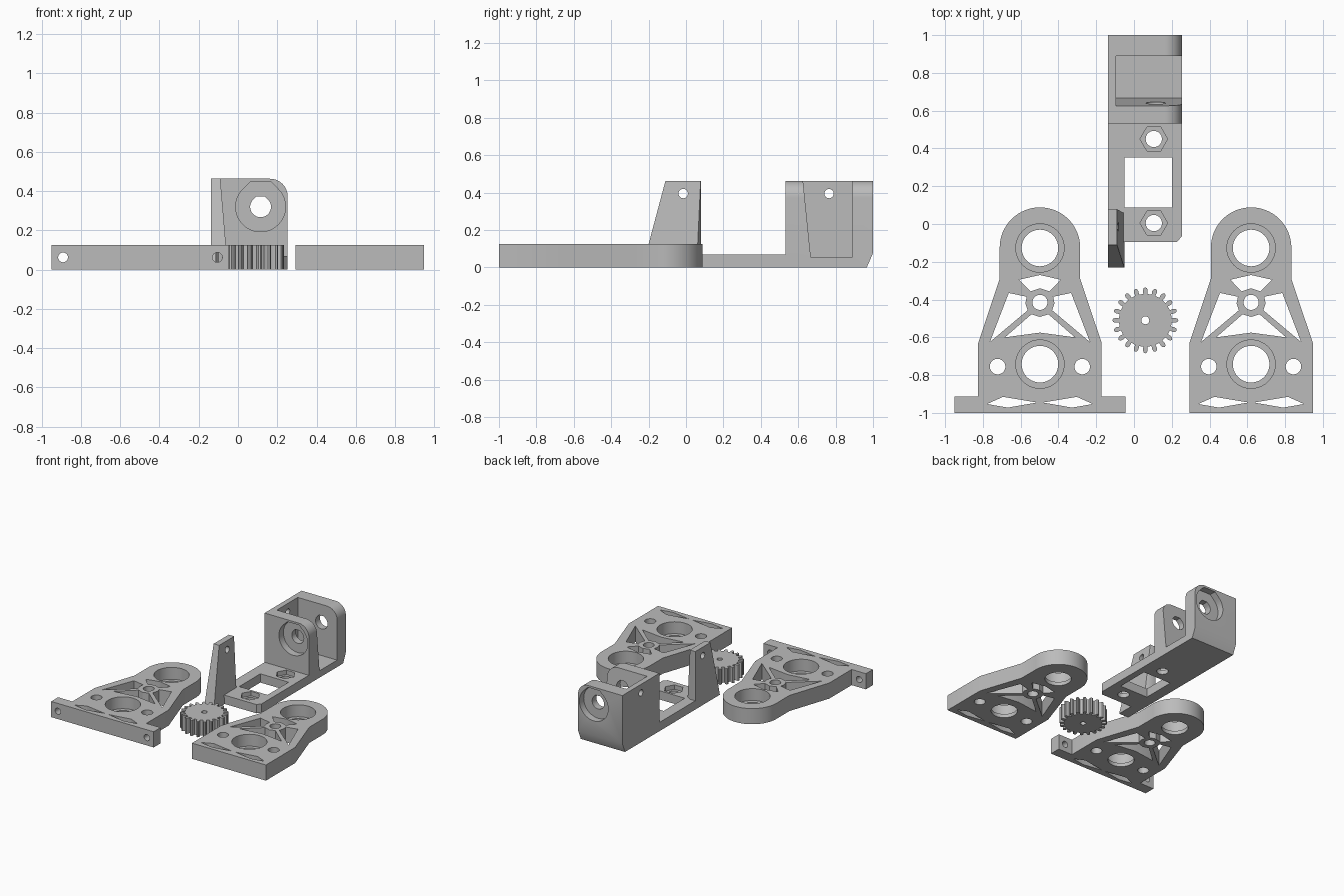
import bpy, bmesh
from math import sin, cos, pi, radians

cube = bpy.data.objects.get("Cube")
if cube:
    bpy.data.objects.remove(cube, do_unlink=True)

grey = bpy.data.materials.new("light grey plastic")
grey.use_nodes = True
colour = (0.5, 0.5, 0.5, 1)
grey.diffuse_color = colour
grey.node_tree.nodes["Principled BSDF"].inputs["Base Color"].default_value = colour

PLACE = {"x": lambda a, b, h: (h, a, b),
         "y": lambda a, b, h: (a, h, b),
         "z": lambda a, b, h: (a, b, h)}


def prism(name, points, axis, low, high):
    """Extrude a flat outline along an axis."""
    bm = bmesh.new()
    face = bm.faces.new([bm.verts.new(PLACE[axis](a, b, low)) for a, b in points])
    new = bmesh.ops.extrude_face_region(bm, geom=[face])["geom"]
    start, end = PLACE[axis](0, 0, low), PLACE[axis](0, 0, high)
    bmesh.ops.translate(bm, vec=[e - s for s, e in zip(start, end)],
                        verts=[v for v in new if isinstance(v, bmesh.types.BMVert)])
    bmesh.ops.recalc_face_normals(bm, faces=bm.faces)
    mesh = bpy.data.meshes.new(name)
    bm.to_mesh(mesh)
    bm.free()
    mesh.materials.append(grey)
    obj = bpy.data.objects.new(name, mesh)
    bpy.context.collection.objects.link(obj)
    return obj


def arc(cx, cy, r, start=0, end=360, n=40):
    return [(cx + r * cos(radians(start + (end - start) * i / n)),
             cy + r * sin(radians(start + (end - start) * i / n))) for i in range(n + 1)]


def circle(cx, cy, r, n=40):
    return arc(cx, cy, r, n=n)[:-1]


def combine(obj, operation, points, axis, low, high):
    """Join or cut one prism and bake the result."""
    tool = prism("cutter", points, axis, low, high)
    tool.hide_render = True
    mod = obj.modifiers.new("boolean", "BOOLEAN")
    mod.operation, mod.solver, mod.object = operation, "EXACT", tool
    depsgraph = bpy.context.evaluated_depsgraph_get()
    mesh = bpy.data.meshes.new_from_object(obj.evaluated_get(depsgraph))
    obj.modifiers.clear()
    obj.data = mesh
    bpy.data.objects.remove(tool, do_unlink=True)


def cut(obj, points, axis, low, high):
    combine(obj, "DIFFERENCE", points, axis, low, high)


def finish(obj):
    bpy.ops.object.select_all(action="DESELECT")
    obj.select_set(True)
    bpy.context.view_layer.objects.active = obj
    bpy.ops.object.shade_smooth_by_angle(angle=radians(30))


THICK = 0.125
TOP = 0.463


def side_plate(name, cx, flange):
    # Tapered outline with a round head, optionally with a wide foot
    right = [(0.327, -1), (0.327, -0.63), (0.213, -0.29)]
    if flange:
        right = [(0.453, -1), (0.453, -0.912), (0.327, -0.912)] + right[1:]
    outline = right + arc(0, -0.125, 0.213, 0, 180) + [(-x, y) for x, y in reversed(right)]
    shift = lambda pts: [(cx + x, y) for x, y in pts]
    plate = prism(name, shift(outline), "z", 0, THICK)

    # Bearing seats
    for y in (-0.127, -0.742):
        cut(plate, shift(circle(0, y, 0.128)), "z", 0.03, 0.2)
        cut(plate, shift(circle(0, y, 0.097)), "z", -0.1, 0.1)
    cut(plate, shift(circle(0, -0.415, 0.04)), "z", -0.1, 0.2)

    # Openings between the struts
    cut(plate, shift([(-0.11, -0.295), (0, -0.27), (0.11, -0.295),
                      (0.05, -0.357), (0, -0.34), (-0.05, -0.357)]), "z", -0.1, 0.2)
    cut(plate, shift([(-0.185, -0.6), (-0.045, -0.478), (0, -0.492),
                      (0.045, -0.478), (0.185, -0.6), (0, -0.575)]), "z", -0.1, 0.2)
    for s in (-1, 1):
        triangle = [(0.165, -0.365), (0.07, -0.385), (0.077, -0.42),
                    (0.065, -0.457), (0.265, -0.625)]
        diamond = [(0.28, -0.953), (0.195, -0.915), (0.015, -0.945), (0.17, -0.972)]
        for shape in (triangle, diamond, circle(0.224, -0.755, 0.041)):
            cut(plate, shift([(s * x, y) for x, y in shape]), "z", -0.1, 0.2)
        if flange:
            cut(plate, circle(cx + s * 0.393, 0.0625, 0.025, 24), "y", -1.1, -0.85)
    finish(plate)


side_plate("flanged_side_plate", -0.498, True)
side_plate("plain_side_plate", 0.62, False)

# Spur gear
teeth = 20
tooth = [(-0.24, 0.14), (-0.26, 0.158), (-0.17, 0.17), (0, 0.175),
         (0.17, 0.17), (0.26, 0.158), (0.24, 0.14)]
outline = []
for i in range(teeth):
    for offset, r in tooth:
        a = 2 * pi * (i + offset) / teeth
        outline.append((0.06 + r * cos(a), -0.51 + r * sin(a)))
gear = prism("spur_gear", outline, "z", 0, THICK)
cut(gear, circle(0.06, -0.51, 0.021, 24), "z", -0.1, 0.2)
finish(gear)

# Bracket: base plate plus raised housing with one rounded corner
LEFT, RIGHT = -0.138, 0.253
bracket = prism("motor_bracket", [(LEFT, -0.095), (0.228, -0.095), (RIGHT, -0.065),
                                  (RIGHT, 0.6), (LEFT, 0.6)], "z", 0, 0.07)
housing = [(LEFT, 0), (RIGHT, 0)] + arc(RIGHT - 0.09, TOP - 0.09, 0.09, 0, 90, 12) + [(LEFT, TOP)]
combine(bracket, "UNION", housing, "y", 0.533, 1)

# Housing pocket, rear bottom chamfer and wall hole
cut(bracket, [(0.667, 0.055), (0.89, 0.055), (0.89, 0.5), (0.622, 0.5)], "x", -0.095, 0.4)
cut(bracket, [(0.966, -0.001), (1.1, -0.001), (1.1, 0.077), (1, 0.077)], "x", -0.3, 0.4)
cut(bracket, circle(0.765, 0.395, 0.025, 24), "x", -0.2, -0.05)


def flat_top_hole(r):
    """Round hole whose top is three straight facets."""
    flat = r * (2 ** 0.5 - 1)
    return arc(0.115, 0.32, r, 135, 405, 36) + [(0.115 + flat, 0.32 + r), (0.115 - flat, 0.32 + r)]


# Pivot seats in the front and rear walls
for r, low, high in ((0.127, 0.5, 0.59), (0.127, 0.945, 1.1), (0.053, 0.5, 1.1)):
    cut(bracket, flat_top_hole(r), "y", low, high)

# Base window and nut pockets
cut(bracket, [(-0.05, 0.087), (0.2, 0.087), (0.2, 0.353), (-0.05, 0.353)], "z", -0.1, 0.2)
for y in (0.005, 0.45):
    cut(bracket, circle(0.105, y, 0.073, 6), "z", 0.035, 0.2)
    cut(bracket, circle(0.105, y, 0.043), "z", -0.1, 0.1)
finish(bracket)

# Tapered upright beside the base plate
upright = prism("bracket_upright", [(-0.23, 0), (0.08, 0), (0.08, TOP), (-0.11, TOP),
                                    (-0.2, THICK)], "x", LEFT, -0.05)
cut(upright, [(-0.05, -0.01), (0.1, -0.01), (0.1, 0.5), (-0.093, 0.5)], "y", -0.4, 0.3)
cut(upright, [(-0.095, 0.081), (-0.03, 0.081), (-0.03, 0.045)], "z", 0.07, 0.6)
cut(upright, circle(-0.015, 0.395, 0.025, 24), "x", -0.3, 0.1)
finish(upright)
